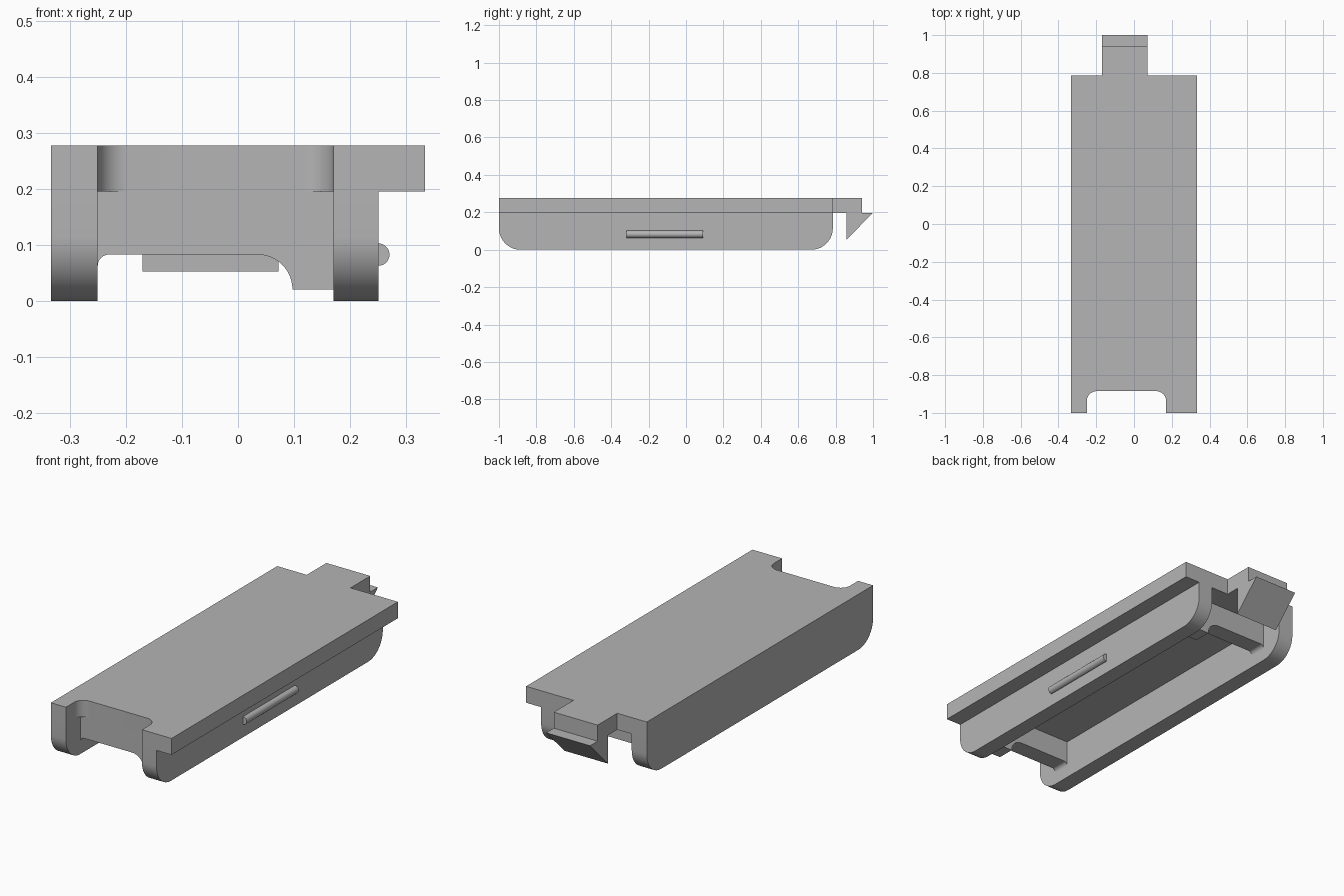
import bpy
import bmesh
from math import cos, sin, radians

cube = bpy.data.objects.get("Cube")
if cube:
    bpy.data.objects.remove(cube, do_unlink=True)

grey = bpy.data.materials.new("light_grey")
grey.use_nodes = True
COLOUR = (0.46, 0.46, 0.46, 1)
grey.diffuse_color = COLOUR
grey.node_tree.nodes["Principled BSDF"].inputs["Base Color"].default_value = COLOUR

# Shared dimensions
X_MIN, X_MAX = -0.333, 0.333
Y_FRONT, Y_BACK = -1.0, 0.785
Z_PLATE, Z_TOP = 0.195, 0.277
IN_L, IN_R = -0.25, 0.17      # inner faces of the rails
INSET = 0.115                 # end wall setback and rail corner radius
WALL = 0.088


def arc(cx, cy, r, start, end, steps=14):
    """Points along an arc, angles in degrees."""
    angles = [radians(start + (end - start) * i / steps) for i in range(steps + 1)]
    return [(cx + r * cos(a), cy + r * sin(a)) for a in angles]


def prism(name, profile, axis, lo, hi):
    """Extrude a 2D profile along an axis; the profile uses the other two axes."""
    def place(p, d):
        return {"x": (d, *p), "y": (p[0], d, p[1]), "z": (*p, d)}[axis]
    bm = bmesh.new()
    low = [bm.verts.new(place(p, lo)) for p in profile]
    high = [bm.verts.new(place(p, hi)) for p in profile]
    bm.faces.new(low)
    bm.faces.new(high)
    n = len(profile)
    for i in range(n):
        j = (i + 1) % n
        bm.faces.new((low[i], low[j], high[j], high[i]))
    bmesh.ops.recalc_face_normals(bm, faces=bm.faces)
    mesh = bpy.data.meshes.new(name)
    bm.to_mesh(mesh)
    bm.free()
    mesh.materials.append(grey)
    obj = bpy.data.objects.new(name, mesh)
    bpy.context.collection.objects.link(obj)
    bpy.ops.object.select_all(action="DESELECT")
    obj.select_set(True)
    bpy.context.view_layer.objects.active = obj
    bpy.ops.object.shade_smooth_by_angle(angle=radians(30))
    return obj


# Top plate with a rounded notch at the front and a tab at the back
TAB_L, TAB_R, TAB_END = -0.17, 0.072, 0.94
NOTCH_Y, NOTCH_R = Y_FRONT + INSET, 0.053
outline = [(X_MIN, Y_FRONT), (IN_L, Y_FRONT)]
outline += arc(IN_L + NOTCH_R, NOTCH_Y - NOTCH_R, NOTCH_R, 180, 90)
outline += arc(IN_R - NOTCH_R, NOTCH_Y - NOTCH_R, NOTCH_R, 90, 0)
outline += [(IN_R, Y_FRONT), (X_MAX, Y_FRONT), (X_MAX, Y_BACK), (TAB_R, Y_BACK),
            (TAB_R, TAB_END), (TAB_L, TAB_END), (TAB_L, Y_BACK), (X_MIN, Y_BACK)]
prism("top_plate", outline, "z", Z_PLATE, Z_TOP)

# Side rails with rounded lower corners
rail = [(Y_BACK, Z_PLATE), (Y_FRONT, Z_PLATE)]
rail += arc(Y_FRONT + INSET, INSET, INSET, 180, 270)
rail += arc(Y_BACK - INSET, INSET, INSET, 270, 360)
prism("right_rail", rail, "x", X_MIN, IN_L)
prism("left_rail", rail, "x", IN_R, 0.25)

# End walls between the rails, arched along the bottom
wall = [(IN_R, Z_PLATE), (IN_L, Z_PLATE)]
wall += arc(IN_L + 0.02, 0.063, 0.02, 180, 90, 8)
wall += arc(0.035, 0.021, 0.062, 90, 0)
wall += [(IN_R, 0.021)]
prism("front_wall", wall, "y", NOTCH_Y, NOTCH_Y + WALL)
prism("back_wall", wall, "y", Y_BACK - INSET - WALL, Y_BACK - INSET)

# Wedge-shaped latch hook under the tab
prism("latch_hook", [(0.857, Z_PLATE + 0.002), (0.857, 0.053), (1.0, Z_PLATE + 0.002)],
      "x", TAB_L, TAB_R)

# Half-round bead on the outside of the left rail
prism("side_bead", arc(0.25, 0.083, 0.02, -90, 90), "y", -0.317, 0.092)
